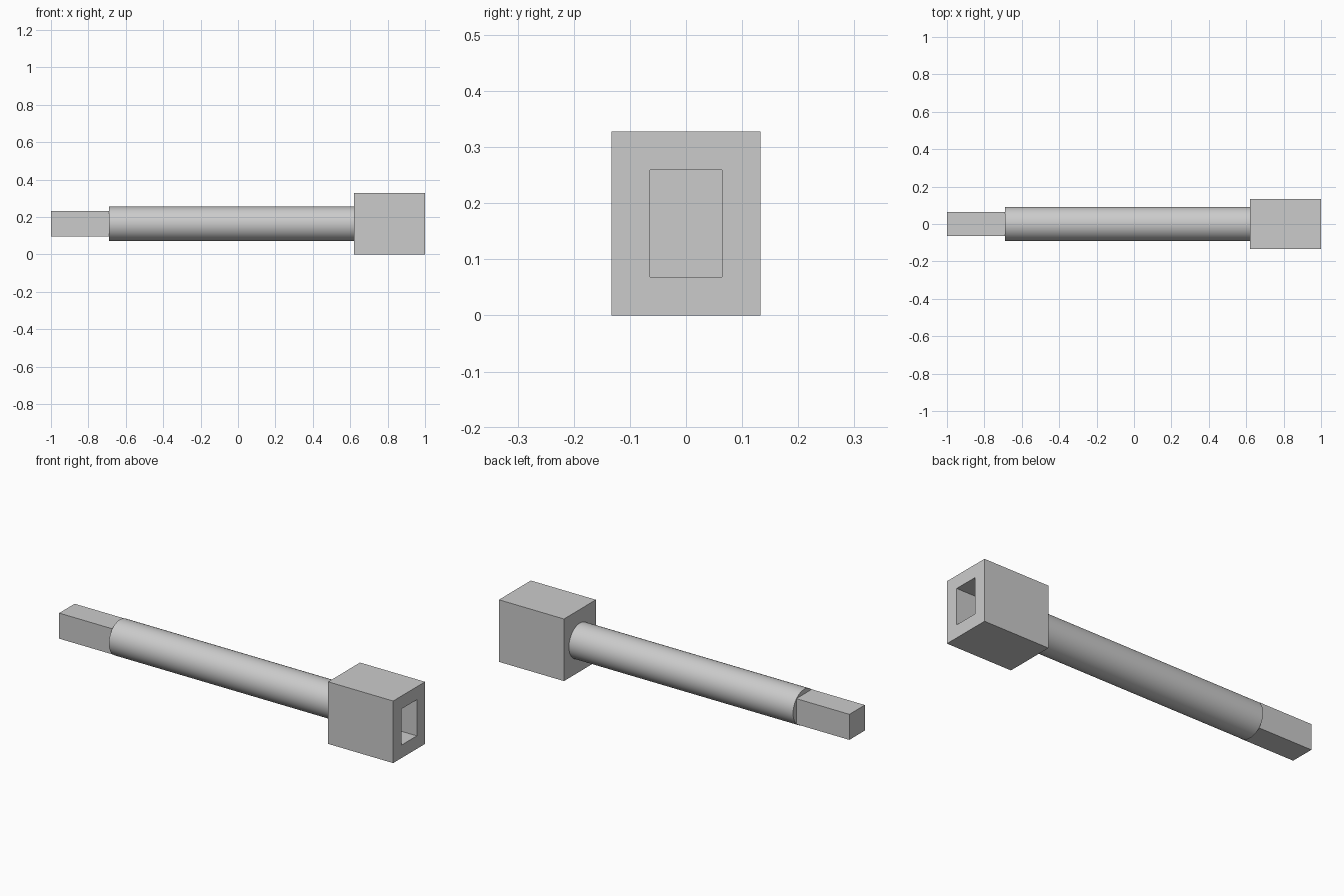
import bpy, bmesh, math
from mathutils import Matrix, Vector

cube = bpy.data.objects.get("Cube")
if cube:
    bpy.data.objects.remove(cube, do_unlink=True)

AXIS_Z = 0.164
SHAFT_START, SHAFT_END = -0.69, 0.62

steel = bpy.data.materials.new("grey_steel")
steel.use_nodes = True
grey = (0.6, 0.6, 0.6, 1)
steel.diffuse_color = grey
steel.node_tree.nodes["Principled BSDF"].inputs["Base Color"].default_value = grey


def finish(name, bm):
    mesh = bpy.data.meshes.new(name)
    bm.normal_update()
    bm.to_mesh(mesh)
    bm.free()
    mesh.materials.append(steel)
    obj = bpy.data.objects.new(name, mesh)
    bpy.context.collection.objects.link(obj)
    return obj


def block(x0, x1, width, height):
    """Box from x0 to x1, centred on the tool axis."""
    bm = bmesh.new()
    place = Matrix.Translation(((x0 + x1) / 2, 0, AXIS_Z))
    bmesh.ops.create_cube(bm, size=1, matrix=place @ Matrix.Diagonal((x1 - x0, width, height, 1)))
    return bm


# Square drive tang
finish("drive_tang", block(-1, SHAFT_START, 0.129, 0.135))

# Round shaft along x
bm = bmesh.new()
bmesh.ops.create_cone(bm, cap_ends=True, segments=64, radius1=0.092, radius2=0.092,
                      depth=SHAFT_END - SHAFT_START,
                      matrix=Matrix.Translation(((SHAFT_START + SHAFT_END) / 2, 0, AXIS_Z))
                      @ Matrix.Rotation(math.pi / 2, 4, "Y"))
shaft = finish("shaft", bm)
bpy.ops.object.select_all(action="DESELECT")
shaft.select_set(True)
bpy.context.view_layer.objects.active = shaft
bpy.ops.object.shade_smooth_by_angle(angle=math.radians(30))

# Socket head: inset the end face, then push it in to form the recess
bm = block(SHAFT_END, 1, 0.266, 2 * AXIS_Z)
end = max(bm.faces, key=lambda f: f.calc_center_median().x)
bmesh.ops.inset_region(bm, faces=[end], thickness=0.0685, use_even_offset=True)
pushed = bmesh.ops.extrude_discrete_faces(bm, faces=[end])["faces"][0]
bmesh.ops.translate(bm, verts=pushed.verts, vec=Vector((-0.31, 0, 0)))
finish("socket_head", bm)
